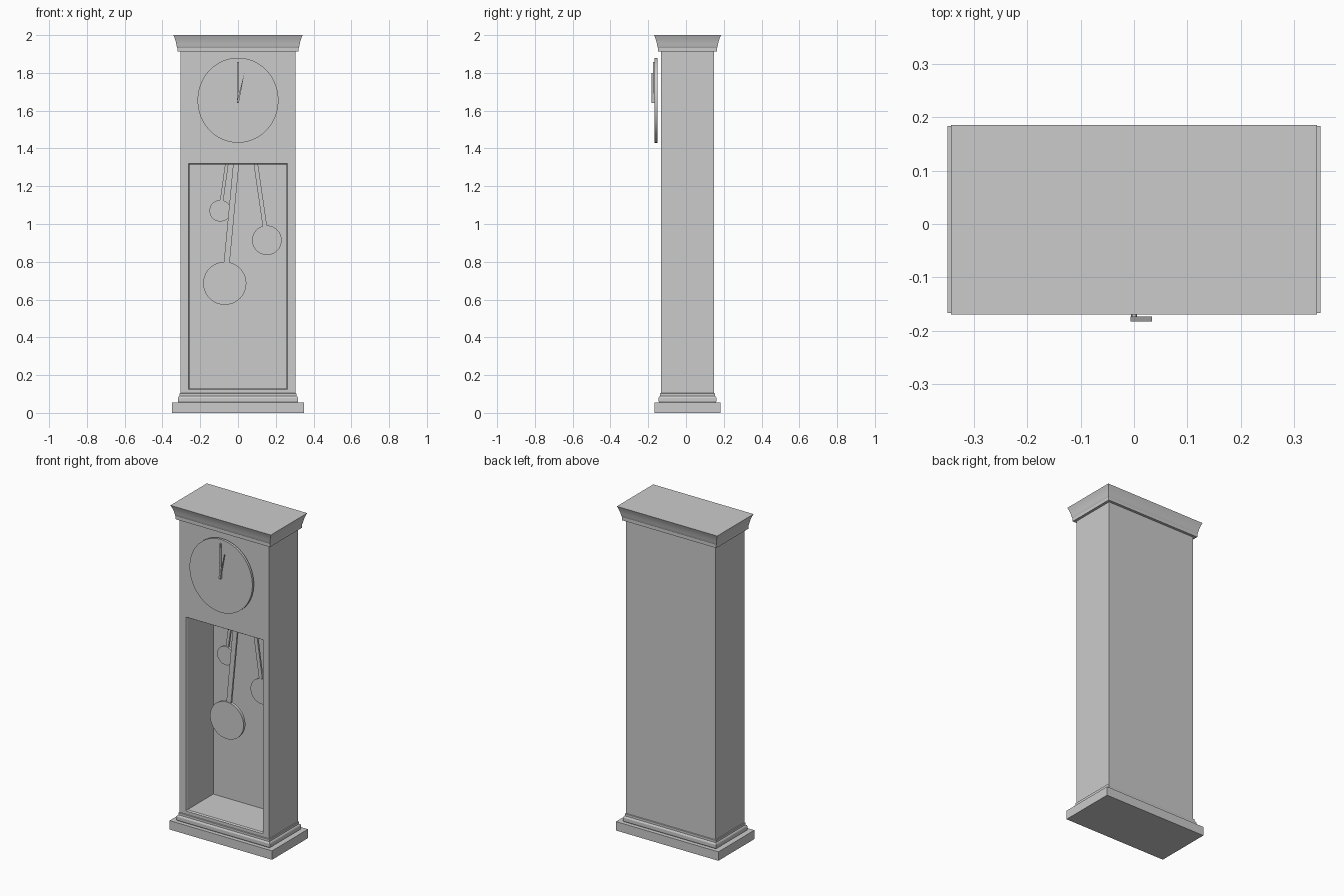
import bpy, bmesh, math

if "Cube" in bpy.data.objects:
    bpy.data.objects.remove(bpy.data.objects["Cube"])

CY = 0.008           # centre of the case in depth
HX, HY = 0.305, 0.14  # half width and half depth of the case


def finish(name, bm, smooth=False):
    bmesh.ops.recalc_face_normals(bm, faces=bm.faces)
    me = bpy.data.meshes.new(name)
    bm.to_mesh(me)
    bm.free()
    ob = bpy.data.objects.new(name, me)
    bpy.context.collection.objects.link(ob)
    if smooth:
        bpy.ops.object.select_all(action='DESELECT')
        ob.select_set(True)
        bpy.context.view_layer.objects.active = ob
        bpy.ops.object.shade_smooth_by_angle(angle=math.radians(30))
    return ob


def loft(name, loops, smooth=False):
    """Closed solid skinned through a list of equal-length point loops."""
    bm = bmesh.new()
    rings = [[bm.verts.new(p) for p in loop] for loop in loops]
    n = len(rings[0])
    for a, b in zip(rings, rings[1:]):
        for i in range(n):
            j = (i + 1) % n
            bm.faces.new((a[i], a[j], b[j], b[i]))
    bm.faces.new(rings[0])
    bm.faces.new(rings[-1])
    return finish(name, bm, smooth)


def level_rect(ox, oy, z):
    x, y = HX + ox, HY + oy
    return [(-x, CY - y, z), (x, CY - y, z), (x, CY + y, z), (-x, CY + y, z)]


def upright_rect(x, y, z0, z1):
    return [(-x, y, z0), (x, y, z0), (x, y, z1), (-x, y, z1)]


def plate(name, pts, y0, y1, smooth=False):
    """Flat outline in x, z extruded between two depths."""
    return loft(name, [[(x, y, z) for x, z in pts] for y in (y0, y1)], smooth)


def ellipse(cx, cz, rx, rz, n=64):
    return [(cx + rx * math.cos(2 * math.pi * i / n),
             cz + rz * math.sin(2 * math.pi * i / n)) for i in range(n)]


# Case with a deep window recess and thin bevelled rim
front, back = CY - HY, CY + HY
loft("case", [
    upright_rect(HX, back, 0.05, 1.95),
    upright_rect(HX, front, 0.05, 1.95),
    upright_rect(0.263, front, 0.124, 1.319),
    upright_rect(0.258, front + 0.008, 0.130, 1.314),
    upright_rect(0.258, back - 0.02, 0.130, 1.314),
])

# Stepped plinth
loft("plinth", [level_rect(*p) for p in [
    (0.044, 0.035, 0.0), (0.044, 0.035, 0.055), (0.010, 0.010, 0.055),
    (0.013, 0.013, 0.062), (0.013, 0.013, 0.080), (0.010, 0.010, 0.086),
    (0.005, 0.005, 0.089), (0.005, 0.005, 0.103), (-0.001, -0.001, 0.105)]])

# Coved cornice
loft("cornice", [level_rect(o, o, z) for o, z in [
    (0.016, 1.912), (0.016, 1.932), (0.0185, 1.936), (0.021, 1.95),
    (0.025, 1.967), (0.030, 1.983), (0.037, 2.0)]], True)

# Dial
plate("dial", ellipse(0, 1.655, 0.214, 0.225, 96), -0.166, -0.151, True)

# Hands
plate("minute_hand", [(-0.006, 1.64), (0.006, 1.64), (0.004, 1.857), (-0.004, 1.857)],
      -0.174, -0.165)
plate("hour_hand", [(-0.007, 1.645), (0.004, 1.64), (0.034, 1.80)], -0.182, -0.173)

# Pendulums: name, bob x, z, radius, rod x at the ceiling, rod width, depth
for name, bx, bz, r, tx, w, y in [
        ("large", -0.070, 0.686, 0.114, -0.010, 0.031, 0.0),
        ("medium", 0.153, 0.914, 0.078, 0.094, 0.023, 0.024),
        ("small", -0.094, 1.070, 0.057, -0.059, 0.018, 0.022)]:
    plate(name + "_bob", ellipse(bx, bz, r, r), y - 0.009, y + 0.009, True)
    t = (r * 0.8) / (1.317 - bz)
    lx, lz, h = bx + (tx - bx) * t, bz + r * 0.8, w / 2
    plate(name + "_rod", [(lx - h, lz), (lx + h, lz), (tx + h, 1.32), (tx - h, 1.32)],
          y - 0.006, y + 0.006)
